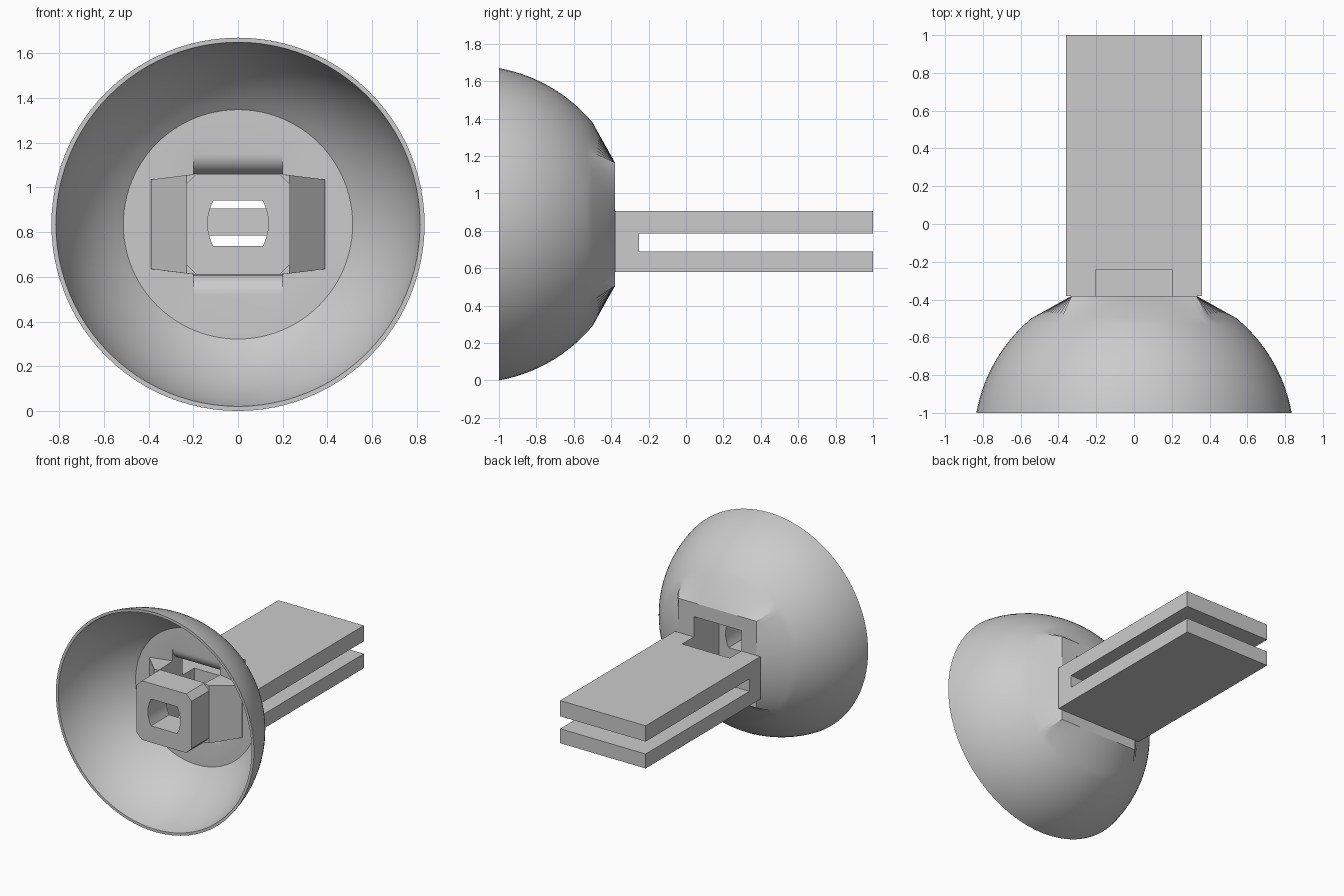
import bpy, bmesh, math

if "Cube" in bpy.data.objects:
    bpy.data.objects.remove(bpy.data.objects["Cube"])

ZC = 0.835  # height of the bowl axis
N = 96

grey = bpy.data.materials.new("light grey")
grey.diffuse_color = (0.6, 0.6, 0.6, 1)
grey.use_nodes = True
grey.node_tree.nodes["Principled BSDF"].inputs["Base Color"].default_value = grey.diffuse_color


def finish(name, bm):
    bmesh.ops.recalc_face_normals(bm, faces=bm.faces)
    me = bpy.data.meshes.new(name)
    bm.to_mesh(me)
    bm.free()
    ob = bpy.data.objects.new(name, me)
    me.materials.append(grey)
    bpy.context.collection.objects.link(ob)
    return ob


def loft(name, loops):
    """Skin closed loops in order and cap both ends."""
    bm = bmesh.new()
    rings = [[bm.verts.new(p) for p in lp] for lp in loops]
    n = len(rings[0])
    for a, b in zip(rings, rings[1:]):
        for i in range(n):
            j = (i + 1) % n
            bm.faces.new((a[i], a[j], b[j], b[i]))
    bm.faces.new(rings[0])
    bm.faces.new(rings[-1])
    return finish(name, bm)


def cut(ob, cutter):
    m = ob.modifiers.new("cut", 'BOOLEAN')
    m.operation = 'DIFFERENCE'
    m.solver = 'EXACT'
    m.object = cutter
    bpy.context.view_layer.objects.active = ob
    bpy.ops.object.modifier_apply(modifier=m.name)


def ring(y, r):
    return [(r * math.cos(a), y, ZC + r * math.sin(a))
            for a in (2 * math.pi * i / N for i in range(N))]


def square(y, h):
    out = []
    for i in range(N):
        c, s = math.cos(2 * math.pi * i / N), math.sin(2 * math.pi * i / N)
        k = h / max(abs(c), abs(s))
        out.append((c * k, y, ZC + s * k))
    return out


# Bowl: inner floor, inner dome, rim, outer dome, then a taper to a square collar
def dome(y, R):
    return math.sqrt(R * R - (y + 1.15) ** 2)


ys = [-0.5 - 0.5 * i / 16 for i in range(17)]
loops = [ring(y, dome(y, 0.828)) for y in ys]
loops += [ring(y, dome(y, 0.848)) for y in reversed(ys)]
loops.append(square(-0.38, 0.33))
bowl = loft("bowl", loops)

# Handle: two flat prongs joined at the collar
prof = [(-0.38, 0.58), (1, 0.58), (1, 0.69), (-0.25, 0.69),
        (-0.25, 0.785), (1, 0.785), (1, 0.905), (-0.38, 0.905)]
handle = loft("forked_handle", [[(x, y, z) for y, z in prof] for x in (-0.36, 0.36)])

# Pocket through the floor and collar, with rounded lips at the front
half = [(-0.53, 0.315)]
for i in range(9):
    t = math.pi / 2 * i / 8
    half.append((-0.41 - 0.09 * math.cos(t), 0.315 - 0.09 * math.sin(t)))
half.append((-0.24, 0.225))
prof = half + [(y, -z) for y, z in reversed(half)]
pocket = loft("pocket_cutter", [[(x, y, ZC + z) for y, z in prof] for x in (-0.2, 0.2)])
cut(bowl, pocket)
cut(handle, pocket)

# Nozzle block with chamfered corners
w, h, c = 0.232, 0.225, 0.045
octagon = [(w, c - h), (w, h - c), (w - c, h), (c - w, h),
           (-w, h - c), (-w, c - h), (c - w, -h), (w - c, -h)]
nozzle = loft("nozzle_block", [[(x, y, ZC + z) for x, z in octagon] for y in (-0.89, -0.67)])

# Hole with bowed sides through the nozzle
side = [(0.11 + 0.026 * (1 - t * t), 0.102 * t) for t in (i / 6 - 1 for i in range(13))]
prof = side + [(-x, -z) for x, z in side]
hole = loft("hole_cutter", [[(x, y, ZC + z + 0.004) for x, z in prof] for y in (-1.0, -0.6)])
cut(nozzle, hole)

# Sloping side arms carrying the nozzle
plan = [(0.19, -0.68, 0.224), (0.23, -0.68, 0.22), (0.39, -0.51, 0.2),
        (0.39, -0.49, 0.2), (0.2, -0.49, 0.224)]
for name, s in (("right_arm", 1), ("left_arm", -1)):
    loft(name, [[(s * x, y, ZC + k * z) for x, y, z in plan] for k in (-1, 1)])

for o in (pocket, hole):
    bpy.data.objects.remove(o, do_unlink=True)

# Smooth the dome and the lips, keep edges sharp
for o in (bowl, nozzle):
    bpy.ops.object.select_all(action='DESELECT')
    o.select_set(True)
    bpy.context.view_layer.objects.active = o
    bpy.ops.object.shade_smooth_by_angle(angle=math.radians(25))
